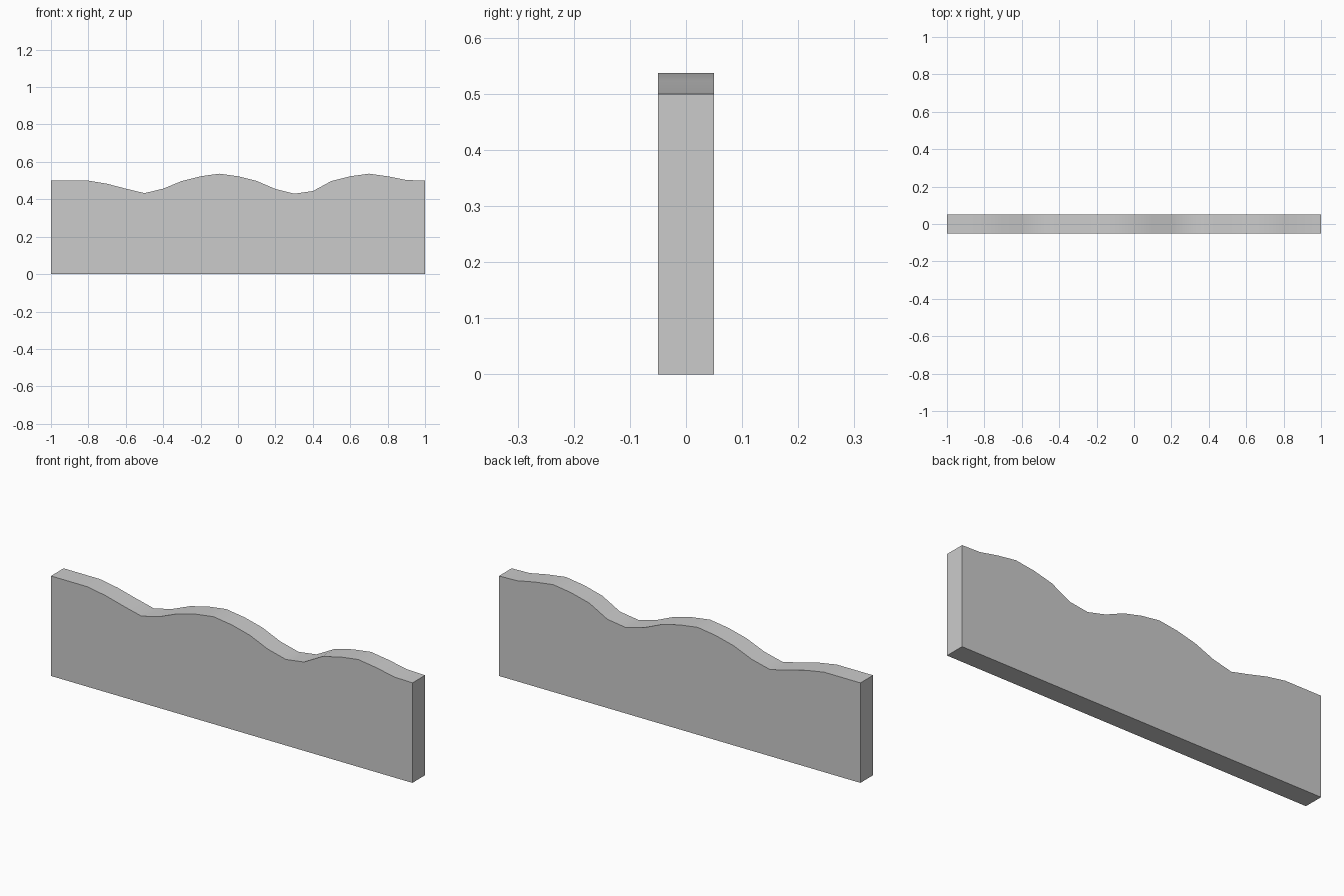
import bpy, bmesh, math

if "Cube" in bpy.data.objects:
    bpy.data.objects.remove(bpy.data.objects["Cube"])

# Wavy top edge: heights every 0.1 units from x = -1 to x = 1
heights = [0.5, 0.5, 0.5, 0.483, 0.457, 0.433, 0.457, 0.498, 0.523, 0.537, 0.523,
           0.498, 0.455, 0.43, 0.444, 0.498, 0.523, 0.537, 0.523, 0.503, 0.5]
half_depth = 0.05

# Front outline, then extruded to the back
outline = [(-1, 0)] + [(-1 + 0.1 * i, z) for i, z in enumerate(heights)] + [(1, 0)]
bm = bmesh.new()
face = bm.faces.new([bm.verts.new((x, -half_depth, z)) for x, z in outline])
back = bmesh.ops.extrude_face_region(bm, geom=[face], use_keep_orig=True)["geom"]
bmesh.ops.translate(bm, vec=(0, 2 * half_depth, 0),
                    verts=[g for g in back if isinstance(g, bmesh.types.BMVert)])
bmesh.ops.recalc_face_normals(bm, faces=bm.faces)

mesh = bpy.data.meshes.new("wavy_panel")
bm.to_mesh(mesh)
bm.free()
panel = bpy.data.objects.new("wavy_panel", mesh)
bpy.context.collection.objects.link(panel)

# Smooth wave, sharp outer edges
bpy.context.view_layer.objects.active = panel
panel.select_set(True)
bpy.ops.object.shade_smooth_by_angle(angle=math.radians(40))
